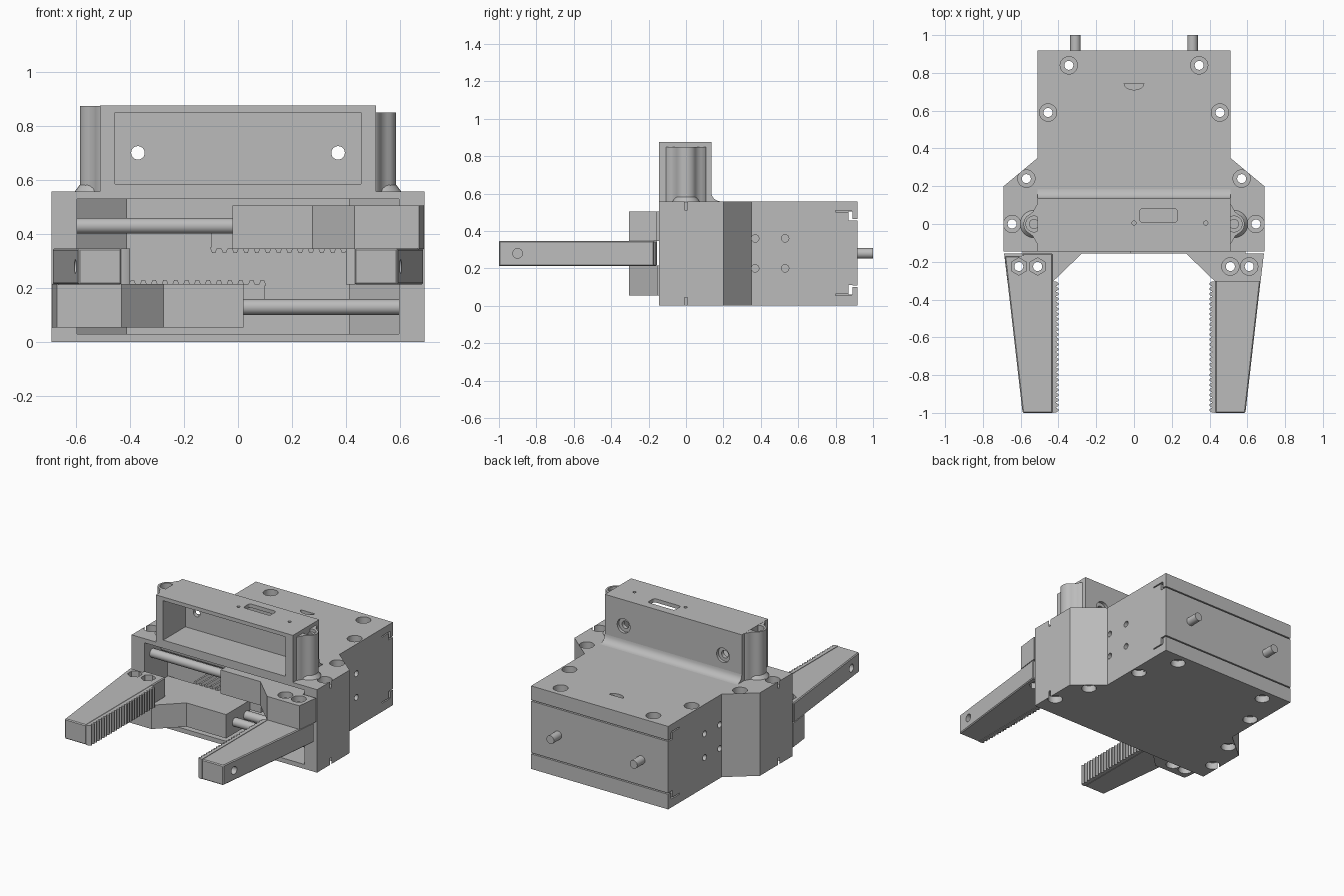
import bpy, bmesh
from math import sin, cos, pi, radians
from mathutils import Matrix, Vector

if "Cube" in bpy.data.objects:
    bpy.data.objects.remove(bpy.data.objects["Cube"])

grey = bpy.data.materials.new("machined_grey")
grey.use_nodes = True
COLOUR = (0.5, 0.5, 0.5, 1)
grey.diffuse_color = COLOUR
grey.node_tree.nodes["Principled BSDF"].inputs["Base Color"].default_value = COLOUR

MID = 0.28  # height of the gripper's centre line
TURN = Matrix.Translation((0, 0, MID)) @ Matrix.Rotation(pi, 4, "Y") @ Matrix.Translation((0, 0, -MID))


def make(name, bm):
    bmesh.ops.recalc_face_normals(bm, faces=bm.faces)
    me = bpy.data.meshes.new(name)
    bm.to_mesh(me)
    bm.free()
    me.materials.append(grey)
    ob = bpy.data.objects.new(name, me)
    bpy.context.collection.objects.link(ob)
    return ob


def prism(name, pts, lo, hi, axis="Z"):
    """Extrude a closed outline: (x, y) along Z or (y, z) along X."""
    bm = bmesh.new()
    place = (lambda p: (p[0], p[1], lo)) if axis == "Z" else (lambda p: (lo, p[0], p[1]))
    face = bm.faces.new([bm.verts.new(place(p)) for p in pts])
    new = bmesh.ops.extrude_face_region(bm, geom=[face])["geom"]
    step = Vector((0, 0, hi - lo)) if axis == "Z" else Vector((hi - lo, 0, 0))
    bmesh.ops.translate(bm, vec=step, verts=[v for v in new if isinstance(v, bmesh.types.BMVert)])
    return make(name, bm)


def box(name, x0, x1, y0, y1, z0, z1):
    return prism(name, [(x0, y0), (x1, y0), (x1, y1), (x0, y1)], z0, z1)


def cyl(name, centre, r, length, axis="Z", sides=24, r2=None):
    bm = bmesh.new()
    bmesh.ops.create_cone(bm, cap_ends=True, segments=sides, radius1=r,
                          radius2=r if r2 is None else r2, depth=length)
    rot = {"Z": Matrix(), "X": Matrix.Rotation(pi / 2, 4, "Y"), "Y": Matrix.Rotation(-pi / 2, 4, "X")}[axis]
    bm.transform(Matrix.Translation(centre) @ rot)
    return make(name, bm)


def apply(ob):
    me = bpy.data.meshes.new_from_object(ob.evaluated_get(bpy.context.evaluated_depsgraph_get()))
    ob.modifiers.clear()
    ob.data = me


def cut(ob, cutters):
    for c in cutters:
        m = ob.modifiers.new("cut", "BOOLEAN")
        m.operation, m.solver, m.object = "DIFFERENCE", "EXACT", c
    bpy.context.view_layer.update()
    apply(ob)
    for c in cutters:
        bpy.data.objects.remove(c)


def mirrored(pts):
    return pts + [(-x, y) for x, y in reversed(pts)]


def turned(ob, name):
    """Opposite copy, half a turn about the centre line."""
    me = ob.data.copy()
    me.transform(TURN)
    other = bpy.data.objects.new(name, me)
    bpy.context.collection.objects.link(other)


# Body shell with an open front
body = prism("body", mirrored([(0.69, -0.145), (0.69, 0.2), (0.51, 0.35), (0.51, 0.918)]), 0, 0.558)
tools = [prism("cutter", mirrored([(0.595, -0.3), (0.595, 0.1), (0.41, 0.25), (0.41, 0.77)]), 0.03, 0.53)]
for s in (-1, 1):
    # Screw holes, counterbored on both sides
    for x, y in ((0.345, 0.84), (0.455, 0.59), (0.57, 0.24), (0.645, 0)):
        tools.append(cyl("cutter", (s * x, y, MID), 0.024, 1))
        for z in (0, 0.558):
            tools.append(cyl("cutter", (s * x, y, z), 0.046, 0.09))
    # Side holes
    for y in (0.37, 0.53):
        for z in (0.2, 0.36):
            tools.append(cyl("cutter", (s * 0.51, y, z), 0.02, 0.12, "X", 16))
# Cover seams at the back, top and bottom
for z, d in ((0.505, -1), (0.06, 1)):
    lo, hi = sorted((z, z + d * 0.05))
    tools.append(box("cutter", -0.6, 0.6, 0.87, 0.89, lo, hi))
    for y0, y1, h in ((0.8, 0.885, z), (0.875, 1, z + d * 0.045)):
        tools.append(box("cutter", -0.6 if y1 == 1 else 0.48, 0.6, y0, y1, h - 0.004, h + 0.004))
        if y1 != 1:
            tools.append(box("cutter", -0.6, -0.48, y0, y1, h - 0.004, h + 0.004))
# Half-moon thumb notch
tools.append(prism("cutter", [(0.052 * cos(a), 0.743 - 0.033 * sin(a))
                              for a in [pi * i / 10 for i in range(11)]], 0.53, 0.6))
cut(body, tools)

# Raised sensor housing, hollow at the front
housing = box("sensor_housing", -0.51, 0.51, -0.145, 0.135, 0.55, 0.875)
tools = [box("cutter", -0.455, 0.455, -0.3, 0.09, 0.585, 0.85)]
for s in (-1, 1):
    tools.append(cyl("cutter", (s * 0.37, 0.1, 0.7), 0.025, 0.2, "Y"))
    tools.append(cyl("cutter", (s * 0.37, 0.14, 0.7), 0.048, 0.05, "Y"))
slot = [(x + 0.015 * cos(radians(a)), y + 0.015 * sin(radians(a)))
        for x, y, a0 in ((0.215, 0.065, 0), (0.045, 0.065, 90), (0.045, 0.025, 180), (0.215, 0.025, 270))
        for a in (a0, a0 + 30, a0 + 60, a0 + 90)]
tools.append(prism("cutter", slot, 0.83, 0.9))
for x in (0, 0.38):
    tools.append(cyl("cutter", (x, 0.005, 0.86), 0.011, 0.1, sides=12))
cut(housing, tools)

# Rounded foot behind the housing
foot = [(0.13, 0.555), (0.185, 0.555)] + [
    (0.185 - 0.05 * sin(a), 0.608 - 0.05 * cos(a)) for a in [pi / 2 * i / 6 for i in range(7)]] + [(0.13, 0.608)]
prism("housing_foot", foot, -0.51, 0.51, "X")

# Screw posts blended into the housing ends
arc = [radians(a) for a in range(-70, 71, 14)]
blend = [(0.49, -0.115), (0.505, -0.11), (0.517, -0.1), (0.527, -0.08), (0.535, -0.065)]
outline = blend + [(0.535 + 0.05 * cos(a), 0.055 * sin(a)) for a in arc] + [(x, -y) for x, y in reversed(blend)]
for s, side in ((1, "left"), (-1, "right")):
    post = prism(side + "_post", [(s * x, y) for x, y in outline], 0.55, 0.862 + 0.012 * -s)
    cut(post, [cyl("cutter", (s * 0.53, 0, 0.87), 0.042, 0.08), cyl("cutter", (s * 0.53, 0, 0.8), 0.024, 0.3)])
    # Flared post base
    cyl(side + "_post_base", (s * 0.53, 0, 0.572), 0.075, 0.034, r2=0.05)
    # Rear pins
    pin = cyl(side + "_rear_pin", (s * 0.31, 0.94, MID), 0.028, 0.12, "Y")

# Guide rods inside the front opening
for level, z in (("upper", 0.43), ("lower", 0.13)):
    for place, y in (("front", -0.06), ("rear", 0.06)):
        cyl(f"{level}_{place}_rod", (0, y, z), 0.029, 1.2, "X")

# Sliding carriage
bolts = (0.51, 0.61)
slide = prism("upper_slide", [(-0.02, 0.1), (-0.02, -0.155), (0.275, -0.155), (0.43, -0.305), (0.67, -0.305),
                              (0.688, -0.155), (0.59, -0.155), (0.59, 0.1)], 0.345, 0.505)
tools = []
for x in bolts:
    tools += [cyl("cutter", (x, -0.225, 0.505), 0.046, 0.08), cyl("cutter", (x, -0.225, 0.4), 0.024, 0.3)]
cut(slide, tools)
turned(slide, "lower_slide")

# Toothed rack behind the carriage
PITCH = 0.04
rack = box("upper_rack", -0.1, 0.4, 0.1, 0.4, 0.347, 0.41)
bm = bmesh.new()
bm.from_mesh(rack.data)
for i in range(13):
    x = -0.09 + i * PITCH
    tooth = []
    for y in (0.1, 0.4):
        tooth.append([bm.verts.new((x + dx, y, z)) for dx, z in
                      ((-0.014, 0.35), (-0.006, 0.33), (0.006, 0.33), (0.014, 0.35))])
    a, b = tooth
    bm.faces.new(a)
    bm.faces.new(b)
    for k in range(4):
        n = (k + 1) % 4
        bm.faces.new((a[k], a[n], b[n], b[k]))
bmesh.ops.recalc_face_normals(bm, faces=bm.faces)
bm.to_mesh(rack.data)
bm.free()
turned(rack, "lower_rack")

# Tapered finger with nut pockets and cross holes
finger = prism("left_finger", [(0.43, -0.155), (0.43, -1), (0.59, -1), (0.685, -0.17), (0.59, -0.17),
                               (0.59, -0.155)], 0.213, 0.347)
m = finger.modifiers.new("edge", "BEVEL")
m.width, m.segments = 0.006, 1
bpy.context.view_layer.update()
apply(finger)
tools = [cyl("cutter", (x, -0.225, 0.213), 0.046, 0.08, sides=6) for x in bolts]
tools += [cyl("cutter", (x, -0.225, MID), 0.024, 0.3) for x in bolts]
tools += [cyl("cutter", (0.6, y, MID), 0.026, 0.3, "X") for y in (-0.9, -0.655, -0.41)]
cut(finger, tools)
turned(finger, "right_finger")

# Ribbed grip pad on the inner side of the finger
ribs = [(0.432, -1), (0.432, -0.305)]
COUNT = 26
step = 0.695 / COUNT
for i in range(COUNT):
    y = -0.305 - i * step
    ribs += [(0.412, y), (0.399, y - 0.3 * step), (0.399, y - 0.6 * step), (0.412, y - 0.9 * step)]
pad = prism("left_grip_pad", ribs, 0.213, 0.347)
turned(pad, "right_grip_pad")

# Smooth round surfaces, keep machined edges crisp
for ob in bpy.context.collection.objects:
    if ob.type == "MESH" and ob.data.materials and ob.data.materials[0] == grey:
        ob.data.shade_smooth()
        ob.data.set_sharp_from_angle(angle=radians(32))
